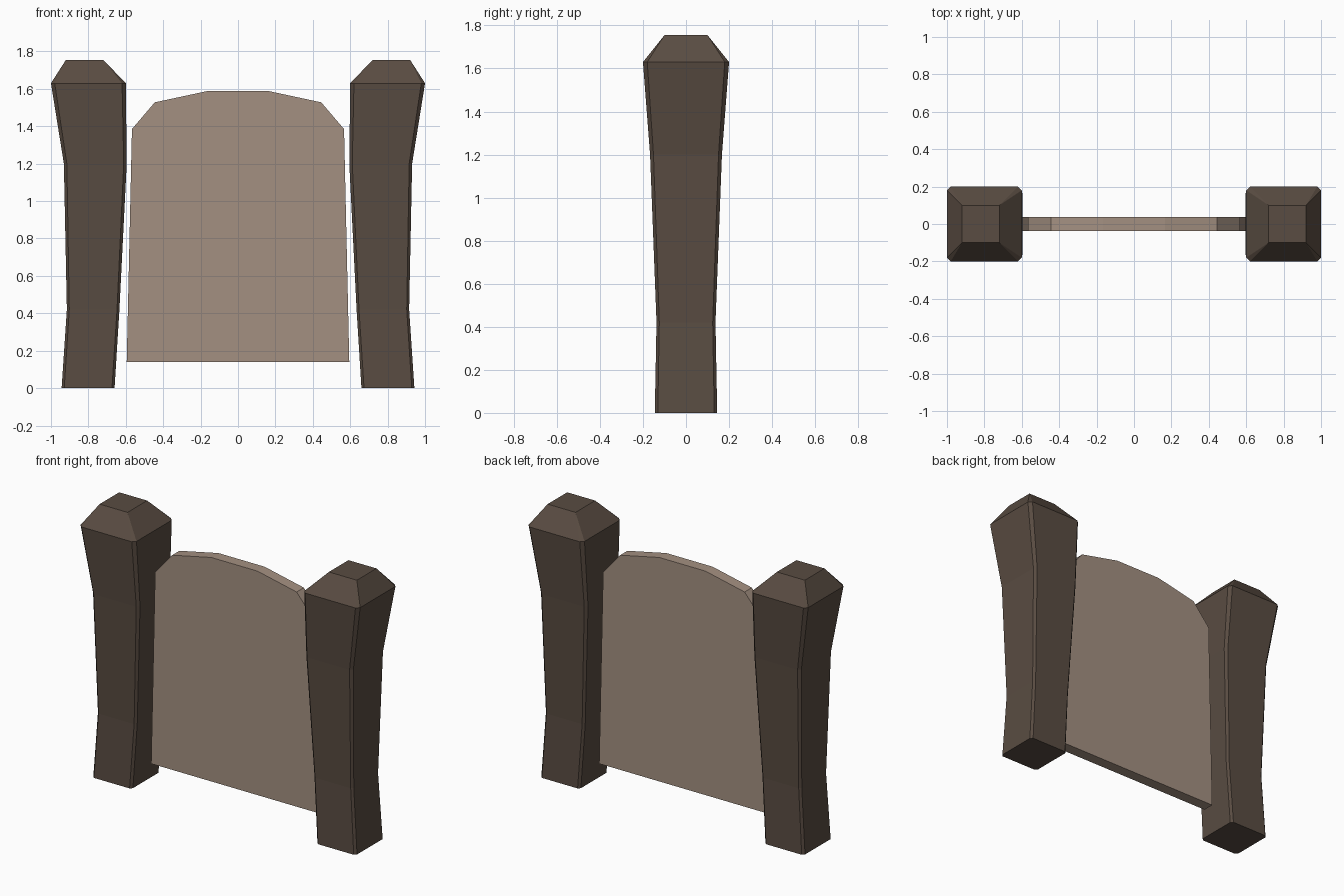
import bpy, bmesh

if "Cube" in bpy.data.objects:
    bpy.data.objects.remove(bpy.data.objects["Cube"])


def material(name, rgb):
    m = bpy.data.materials.new(name)
    m.diffuse_color = (*rgb, 1)
    m.use_nodes = True
    m.node_tree.nodes["Principled BSDF"].inputs["Base Color"].default_value = m.diffuse_color
    return m


def finish(bm, name, mat):
    bmesh.ops.recalc_face_normals(bm, faces=bm.faces)
    me = bpy.data.meshes.new(name)
    bm.to_mesh(me)
    bm.free()
    me.materials.append(mat)
    ob = bpy.data.objects.new(name, me)
    bpy.context.collection.objects.link(ob)
    return ob


def ring(bm, x0, x1, d, c, z):
    """Rectangle with cut corners, eight points."""
    pts = [(x0 + c, -d), (x1 - c, -d), (x1, -d + c), (x1, d - c),
           (x1 - c, d), (x0 + c, d), (x0, d - c), (x0, -d + c)]
    return [bm.verts.new((x, y, z)) for x, y in pts]


dark = material("dark_stone", (0.10, 0.072, 0.054))
light = material("light_stone", (0.37, 0.28, 0.22))

# Post sections: inner x, outer x, half depth, corner cut, height
SECTIONS = [(0.66, 0.943, 0.145, 0.014, 0.0),
            (0.634, 0.915, 0.137, 0.013, 0.42),
            (0.595, 0.931, 0.167, 0.016, 1.20),
            (0.60, 1.0, 0.20, 0.02, 1.63)]


def post(name, side):
    bm = bmesh.new()
    rings = [ring(bm, *s) for s in SECTIONS]
    for a, b in zip(rings, rings[1:]):
        for i in range(8):
            j = (i + 1) % 8
            bm.faces.new((a[i], a[j], b[j], b[i]))
    bm.faces.new(rings[0])
    # Tapered cap ending in a plain square
    top = [bm.verts.new((x, y, 1.755)) for x, y in
           ((0.72, -0.1), (0.92, -0.1), (0.92, 0.1), (0.72, 0.1))]
    r = rings[-1]
    for k in range(4):
        n = (k + 1) % 4
        bm.faces.new((r[2 * k], r[2 * k + 1], top[n], top[k]))
        bm.faces.new((r[2 * k + 1], r[(2 * k + 2) % 8], top[n]))
    bm.faces.new(top)
    for v in bm.verts:
        v.co.x *= side
    return finish(bm, name, dark)


post("left_post", -1)
post("right_post", 1)

# Arched slab between the posts
half = [(0.595, 0.14), (0.567, 1.385), (0.445, 1.528), (0.165, 1.588)]
outline = half + [(-x, z) for x, z in reversed(half)]
bm = bmesh.new()
face = bm.faces.new([bm.verts.new((x, -0.037, z)) for x, z in outline])
ext = bmesh.ops.extrude_face_region(bm, geom=[face], use_keep_orig=True)
for v in ext["geom"]:
    if isinstance(v, bmesh.types.BMVert):
        v.co.y = 0.037
finish(bm, "arched_slab", light)
